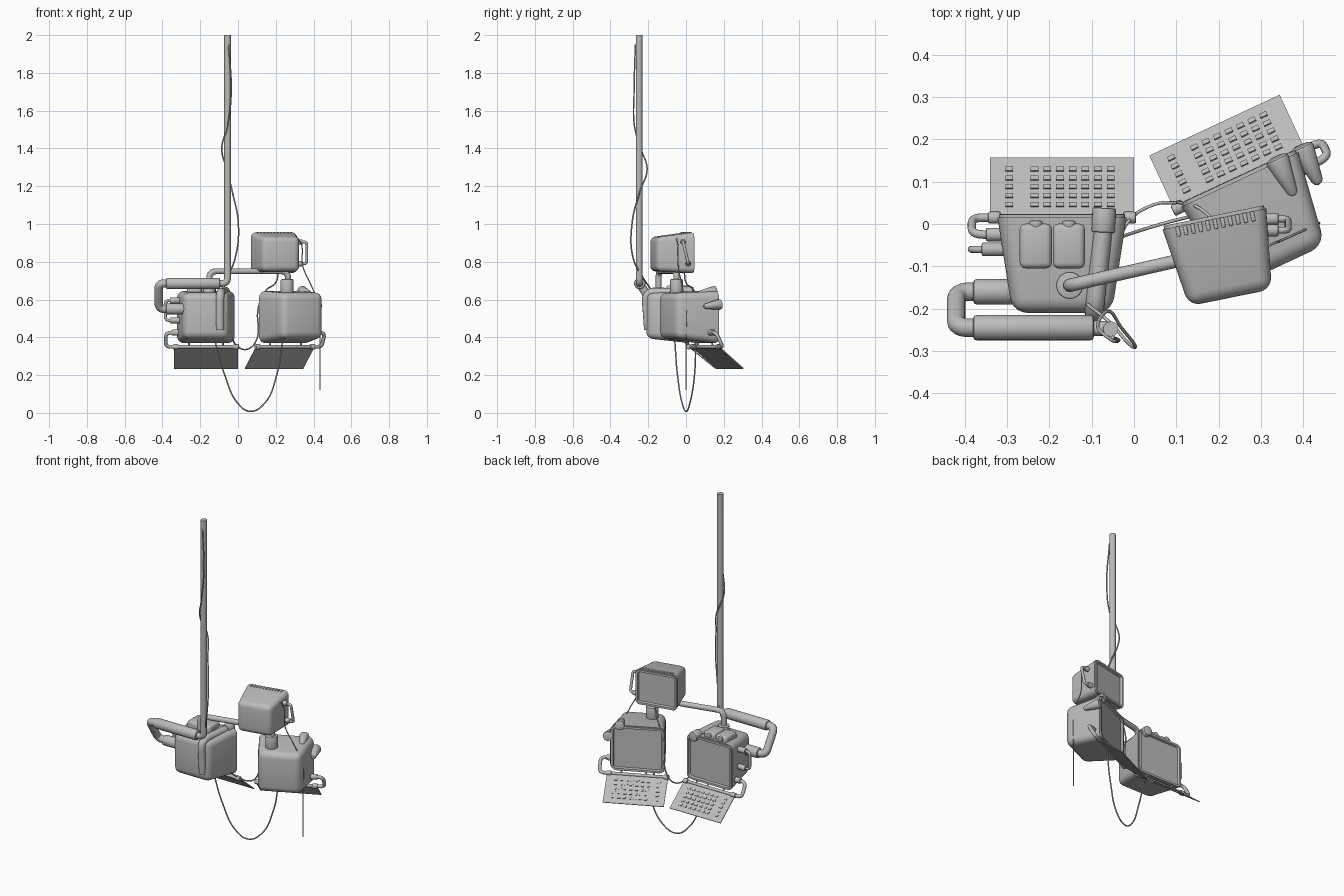
import bpy, bmesh, math
from mathutils import Matrix, Vector

if "Cube" in bpy.data.objects:
    bpy.data.objects.remove(bpy.data.objects["Cube"], do_unlink=True)

grey = bpy.data.materials.new("plain grey")
grey.use_nodes = True
grey.diffuse_color = (0.5, 0.5, 0.5, 1)
grey.node_tree.nodes["Principled BSDF"].inputs["Base Color"].default_value = grey.diffuse_color


def finish(name, bm, matrix=Matrix()):
    bmesh.ops.recalc_face_normals(bm, faces=bm.faces)
    mesh = bpy.data.meshes.new(name)
    bm.to_mesh(mesh)
    bm.free()
    mesh.materials.append(grey)
    ob = bpy.data.objects.new(name, mesh)
    ob.matrix_world = matrix
    bpy.context.collection.objects.link(ob)
    bpy.ops.object.select_all(action='DESELECT')
    ob.select_set(True)
    bpy.context.view_layer.objects.active = ob
    bpy.ops.object.shade_smooth_by_angle(angle=math.radians(35))
    return ob


def place(x, y, angle):
    return Matrix.Translation((x, y, 0)) @ Matrix.Rotation(math.radians(angle), 4, 'Z')


def box(name, centre, size, matrix=Matrix(), bevel=0.0):
    bm = bmesh.new()
    bmesh.ops.create_cube(bm, size=1, matrix=Matrix.Translation(centre) @ Matrix.Diagonal((*size, 1)))
    if bevel:
        bmesh.ops.bevel(bm, geom=bm.edges[:], offset=bevel, segments=3, profile=0.5, affect='EDGES')
    return finish(name, bm, matrix)


def rod(name, a, b, r1, matrix=Matrix(), r2=None, bevel=0.004):
    a, b = Vector(a), Vector(b)
    turn = (b - a).to_track_quat('Z', 'Y').to_matrix().to_4x4()
    bm = bmesh.new()
    bmesh.ops.create_cone(bm, cap_ends=True, segments=24, radius1=r1, radius2=r1 if r2 is None else r2,
                          depth=(b - a).length, matrix=Matrix.Translation((a + b) / 2) @ turn)
    rims = [e for e in bm.edges if any(len(f.verts) > 4 for f in e.link_faces)]
    bmesh.ops.bevel(bm, geom=rims, offset=bevel, segments=2, profile=0.5, affect='EDGES')
    return finish(name, bm, matrix)


def pipe(name, points, radius, matrix=Matrix(), bend=0.03, cable=False):
    """Tube along points: filleted corners for pipes, flowing for cables."""
    pts = [Vector(p) for p in points]
    curve = bpy.data.curves.new(name, 'CURVE')
    curve.dimensions = '3D'
    curve.bevel_depth = radius
    curve.bevel_resolution = 2 if cable else 4
    curve.use_fill_caps = True
    path = [pts[0]]
    for i in range(1, len(pts) - 1):
        p, q, r = pts[i - 1:i + 2]
        if cable:
            path.append(q)
            continue
        cut = min(bend, (p - q).length * 0.49, (r - q).length * 0.49)
        s, e = q + (p - q).normalized() * cut, q + (r - q).normalized() * cut
        for k in range(7):
            t = k / 6
            path.append(s * (1 - t) ** 2 + q * 2 * t * (1 - t) + e * t * t)
    path.append(pts[-1])
    if cable:
        sp = curve.splines.new('BEZIER')
        sp.bezier_points.add(len(path) - 1)
        for bp, p in zip(sp.bezier_points, path):
            bp.co = p
            bp.handle_left_type = bp.handle_right_type = 'AUTO'
        sp.resolution_u = 8
    else:
        sp = curve.splines.new('POLY')
        sp.points.add(len(path) - 1)
        for sp_point, p in zip(sp.points, path):
            sp_point.co = (*p, 1)
    curve.materials.append(grey)
    ob = bpy.data.objects.new(name, curve)
    ob.matrix_world = matrix
    bpy.context.collection.objects.link(ob)
    return ob


def monitor(name, width, depth, low, high, back_width, back_low, back_high, matrix, bevel):
    """Tapered rounded housing with a recessed screen on its +y side."""
    bm = bmesh.new()
    rings = []
    for y, w, a, b in ((0, width, low, high), (-depth, back_width, back_low, back_high)):
        rings.append([bm.verts.new((x * w / 2, y, z)) for x, z in ((-1, a), (1, a), (1, b), (-1, b))])
    screen = bm.faces.new(rings[0])
    bm.faces.new(rings[1][::-1])
    for i in range(4):
        j = (i + 1) % 4
        bm.faces.new((rings[0][i], rings[0][j], rings[1][j], rings[1][i]))
    edges = [e for e in bm.edges if e not in screen.edges[:]]
    bmesh.ops.bevel(bm, geom=edges, offset=bevel, segments=5, profile=0.5, affect='EDGES')
    bm.normal_update()
    bmesh.ops.recalc_face_normals(bm, faces=bm.faces)
    screen = max(bm.faces, key=lambda f: f.calc_center_median().y)
    # raised rim, then sunken screen
    for thick, rise in ((0.004, 0.0), (0.0, 0.008), (0.012, 0.0), (0.004, -0.012)):
        if thick:
            bmesh.ops.inset_region(bm, faces=[screen], thickness=thick, depth=0)
            bmesh.ops.translate(bm, verts=screen.verts, vec=(0, rise, 0))
        else:
            moved = bmesh.ops.extrude_face_region(bm, geom=[screen])['geom']
            bm.faces.remove(screen)
            screen = [g for g in moved if isinstance(g, bmesh.types.BMFace)][0]
            bmesh.ops.translate(bm, verts=screen.verts, vec=(0, rise, 0))
    return finish(name, bm, matrix)


def keyboard(name, matrix, side):
    """Sloping key tray on a hinge rod, with a bent side tube."""
    tilt = matrix @ Matrix.Translation((0, 0.005, 0.345)) @ Matrix.Rotation(math.radians(-39), 4, 'X')
    box(name + "_tray", (0, 0.087, 0), (0.34, 0.174, 0.005), tilt)
    bm = bmesh.new()
    for col in [-0.125] + [-0.065 + 0.03 * i for i in range(7)]:
        for row in range(5):
            spot = Matrix.Translation((col, 0.03 + 0.027 * row, 0.004))
            bmesh.ops.create_cube(bm, size=1, matrix=spot @ Matrix.Diagonal((0.018, 0.012, 0.005, 1)))
    finish(name + "_keys", bm, tilt)
    rod(name + "_hinge_rod", (-0.17, 0, 0.35), (0.17, 0, 0.35), 0.009, matrix)
    for s in (-1, 1):
        rod(name + "_hinge_cap", (s * 0.145, 0, 0.35), (s * 0.175, 0, 0.35), 0.014, matrix)
        rod(name + "_hinge_strut", (s * 0.09, -0.01, 0.385), (s * 0.09, 0, 0.35), 0.005, matrix, bevel=0.001)
    pipe(name + "_side_tube", [(side * 0.13, -0.04, 0.425), (side * 0.213, -0.04, 0.425),
                               (side * 0.213, 0, 0.35), (side * 0.16, 0, 0.35)], 0.010, matrix)
    rod(name + "_side_plug", (side * 0.13, -0.04, 0.425), (side * 0.18, -0.04, 0.425), 0.016, matrix)


# Monitors and keyboards
right_place, left_place, top_place = place(-0.17, 0.015, 0), place(0.25, 0.105, 25), place(0.19, 0.012, 11.5)
monitor("right_monitor", 0.305, 0.225, 0.37, 0.645, 0.235, 0.395, 0.635, right_place, 0.035)
monitor("left_monitor", 0.305, 0.225, 0.37, 0.645, 0.235, 0.395, 0.635, left_place, 0.035)
monitor("top_monitor", 0.25, 0.19, 0.74, 0.955, 0.20, 0.75, 0.93, top_place, 0.028)
keyboard("right_keyboard", right_place, -1)
keyboard("left_keyboard", left_place, 1)
for i in range(11):
    box("top_monitor_rib", (-0.09 + 0.018 * i, -0.012, 0.953), (0.009, 0.024, 0.008), top_place, 0.002)

# Twin box with dials on the right monitor
for x in (-0.232, -0.154):
    box("twin_box", (x, -0.052, 0.645), (0.076, 0.106, 0.06), bevel=0.014)
    rod("twin_box_dial", (x, -0.01, 0.658), (x, 0.008, 0.658), 0.016)

# Tall pole, elbow and exhaust tube
pipe("pole", [(-0.055, -0.248, 2.0), (-0.055, -0.248, 0.685), (-0.12, -0.245, 0.685)], 0.018, bend=0.05)
rod("upper_sleeve", (-0.095, -0.245, 0.685), (-0.38, -0.245, 0.685), 0.03, bevel=0.008)
rod("lower_sleeve", (-0.38, -0.16, 0.55), (-0.27, -0.16, 0.55), 0.03, bevel=0.008)
pipe("return_bend", [(-0.36, -0.245, 0.685), (-0.42, -0.245, 0.685), (-0.42, -0.16, 0.55),
                     (-0.35, -0.16, 0.55)], 0.022, bend=0.045)

# Pipe over the right monitor and down its front
pipe("over_pipe", [(-0.07, 0.01, 0.64), (-0.095, -0.215, 0.64), (-0.095, -0.2, 0.44)], 0.022, bend=0.05)
rod("over_pipe_cap", (-0.073, -0.02, 0.64), (-0.07, 0.038, 0.64), 0.028)

# Bridge between the monitors
pipe("bridge_pipe", [(-0.152, -0.145, 0.64), (-0.152, -0.145, 0.75), (0.265, -0.05, 0.75), (0.265, -0.05, 0.64)],
     0.016, bend=0.04)
rod("right_socket", (-0.152, -0.145, 0.62), (-0.152, -0.145, 0.665), 0.032)
rod("left_socket", (0.26, -0.05, 0.62), (0.26, -0.05, 0.708), 0.035, bevel=0.008)

# Horns at the left monitor's corner
for x, z in ((0.1, 0.645), (0.165, 0.575)):
    rod("horn", (x, 0.012, z), (x, -0.09, z - 0.012), 0.03, left_place, 0.012, 0.011)

# Plugs and small side loops
for z in (0.595, 0.49):
    rod("side_plug", (-0.30, -0.06, z), (-0.36, -0.06, z), 0.016)
pipe("side_loop", [(-0.34, -0.06, 0.595), (-0.385, -0.06, 0.595), (-0.385, -0.06, 0.49), (-0.34, -0.06, 0.49)], 0.008)
ends = ((-0.015, 0.905), (0.012, 0.79))
for y, z in ends:
    rod("top_plug", (0.30, y, z), (0.342, y, z), 0.014)
(y1, z1), (y2, z2) = ends
pipe("top_loop", [(0.33, y1, z1), (0.364, y1, z1), (0.364, y2, z2), (0.33, y2, z2)], 0.008, bend=0.02)

# Cables
pipe("hanging_cable", [(-0.125, -0.06, 0.39), (-0.07, -0.045, 0.2), (0, -0.02, 0.05), (0.065, 0, 0.008),
                       (0.14, 0.02, 0.05), (0.205, 0.045, 0.2), (0.237, 0.052, 0.39)], 0.004, cable=True)
pipe("pole_cable", [(-0.05, -0.268, 1.95), (-0.036, -0.275, 1.7), (-0.055, -0.273, 1.52), (-0.086, -0.24, 1.4),
                    (-0.06, -0.206, 1.29), (-0.03, -0.245, 1.17), (0.002, -0.286, 1.0), (-0.015, -0.28, 0.82),
                    (-0.06, -0.23, 0.72), (-0.11, -0.19, 0.66)], 0.004, cable=True)
pipe("drop_cable", [(0.25, -0.08, 0.935), (0.32, -0.05, 0.92), (0.345, -0.04, 0.77), (0.39, -0.02, 0.67),
                    (0.432, 0, 0.56), (0.434, 0, 0.4), (0.434, 0, 0.12)], 0.003, cable=True)
pipe("link_cable", [(-0.04, -0.06, 0.43), (-0.01, 0.01, 0.36), (0.045, 0.045, 0.336), (0.095, 0.05, 0.38),
                    (0.108, 0.05, 0.56), (0.15, 0.04, 0.65), (0.2, 0.0, 0.69), (0.215, -0.01, 0.75)],
     0.004, cable=True)
